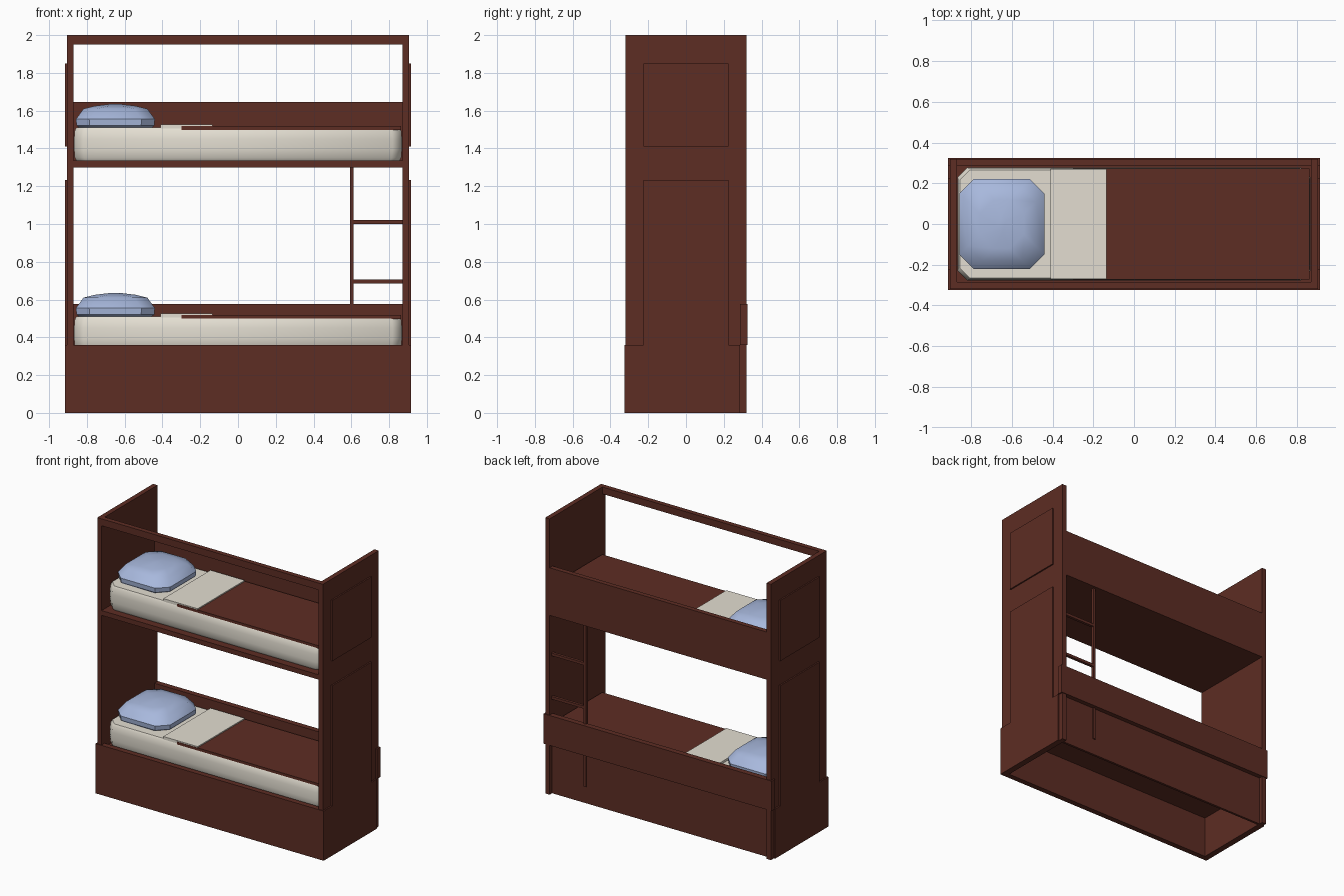
import bpy, bmesh, math

if "Cube" in bpy.data.objects:
    bpy.data.objects.remove(bpy.data.objects["Cube"])


def mat(name, col):
    m = bpy.data.materials.new(name)
    m.diffuse_color = (*col, 1)
    m.use_nodes = True
    m.node_tree.nodes["Principled BSDF"].inputs["Base Color"].default_value = m.diffuse_color
    return m


WOOD = mat("dark_red_wood", (0.11, 0.026, 0.017))
CREAM = mat("cream_linen", (0.77, 0.73, 0.64))
BLUE = mat("pale_blue_cloth", (0.39, 0.48, 0.72))


def add(name, bm, m, smooth=None):
    bmesh.ops.recalc_face_normals(bm, faces=bm.faces)
    me = bpy.data.meshes.new(name)
    bm.to_mesh(me)
    bm.free()
    me.materials.append(m)
    ob = bpy.data.objects.new(name, me)
    bpy.context.collection.objects.link(ob)
    if smooth:
        bpy.ops.object.select_all(action='DESELECT')
        ob.select_set(True)
        bpy.context.view_layer.objects.active = ob
        bpy.ops.object.shade_smooth_by_angle(angle=math.radians(smooth))
    return ob


def box(name, x, y, z, m=WOOD):
    bm = bmesh.new()
    bmesh.ops.create_cube(bm, size=1)
    for v in bm.verts:
        v.co = [(r[0] + r[1]) / 2 + c * (r[1] - r[0]) for r, c in zip((x, y, z), v.co)]
    return add(name, bm, m)


def cushion(name, x, y, chamfer, rings, m, smooth):
    """Stack of chamfered rectangles; each ring is (height, inset)."""
    bm = bmesh.new()
    prev = None
    for z, d in rings:
        x0, x1, y0, y1 = x[0] + d, x[1] - d, y[0] + d, y[1] - d
        c = min(chamfer, (x1 - x0) * 0.4)
        pts = [(x0 + c, y0), (x1 - c, y0), (x1, y0 + c), (x1, y1 - c),
               (x1 - c, y1), (x0 + c, y1), (x0, y1 - c), (x0, y0 + c)]
        ring = [bm.verts.new((*p, z)) for p in pts]
        if prev:
            for i in range(8):
                j = (i + 1) % 8
                bm.faces.new((prev[i], prev[j], ring[j], ring[i]))
        else:
            bm.faces.new(ring)
        prev = ring
    bm.faces.new(prev)
    return add(name, bm, m, smooth)


# End panels with raised fields and base plates
for side, s in (("left", -1), ("right", 1)):
    def sx(a, b):
        return tuple(sorted((s * a, s * b)))
    box(side + "_end_panel", sx(0.87, 0.905), (-0.32, 0.32), (0, 2))
    box(side + "_upper_field", sx(0.9, 0.915), (-0.225, 0.225), (1.41, 1.85))
    box(side + "_lower_field", sx(0.9, 0.915), (-0.225, 0.225), (0.3, 1.232))
    box(side + "_base_plate", sx(0.9, 0.915), (-0.32, 0.285), (0, 0.36))

# Front rail, base front, back boards
box("front_top_rail", (-0.87, 0.87), (-0.32, -0.285), (1.95, 2))
box("base_front", (-0.915, 0.915), (-0.325, -0.285), (0, 0.36))
box("base_back", (-0.87, 0.87), (0.275, 0.292), (0, 0.36))
box("lower_back_board", (-0.915, 0.915), (0.285, 0.325), (0.36, 0.577))
box("upper_back_board", (-0.87, 0.87), (0.285, 0.32), (1.3, 1.645))

# Ladder at the back
box("ladder_post", (0.592, 0.612), (0.28, 0.3), (0.12, 1.31))
for i, z in enumerate((0.695, 1.01)):
    box(f"ladder_rung_{i}", (0.6, 0.872), (0.28, 0.3), (z - 0.01, z + 0.01))

# Bunks: slab, mattress, blanket, folded sheet, pillow
for level, top in (("lower", 0.51), ("upper", 1.51)):
    bottom = top - 0.175
    y_back = 0.28 if level == "lower" else 0.32
    box(level + "_bunk_slab", (-0.87, 0.87), (-0.32 if level == "upper" else -0.29, y_back),
        (bottom - 0.035, bottom))
    cushion(level + "_mattress", (-0.868, 0.868), (-0.278, 0.278), 0.05,
            [(bottom, 0.012), (bottom + 0.015, 0.004), (bottom + 0.06, 0),
             (top - 0.06, 0), (top - 0.015, 0.004), (top, 0.012)], CREAM, 50)
    box(level + "_blanket", (-0.3, 0.862), (-0.272, 0.272), (top - 0.012, top + 0.008), WOOD)
    box(level + "_folded_sheet", (-0.41, -0.135), (-0.27, 0.27), (top - 0.005, top + 0.016), CREAM)
    cushion(level + "_pillow", (-0.858, -0.44), (-0.22, 0.22), 0.07,
            [(top + 0.001, 0.015), (top + 0.012, 0.003), (top + 0.045, 0),
             (top + 0.1, 0.04), (top + 0.115, 0.1), (top + 0.126, 0.19)], BLUE, 40)
